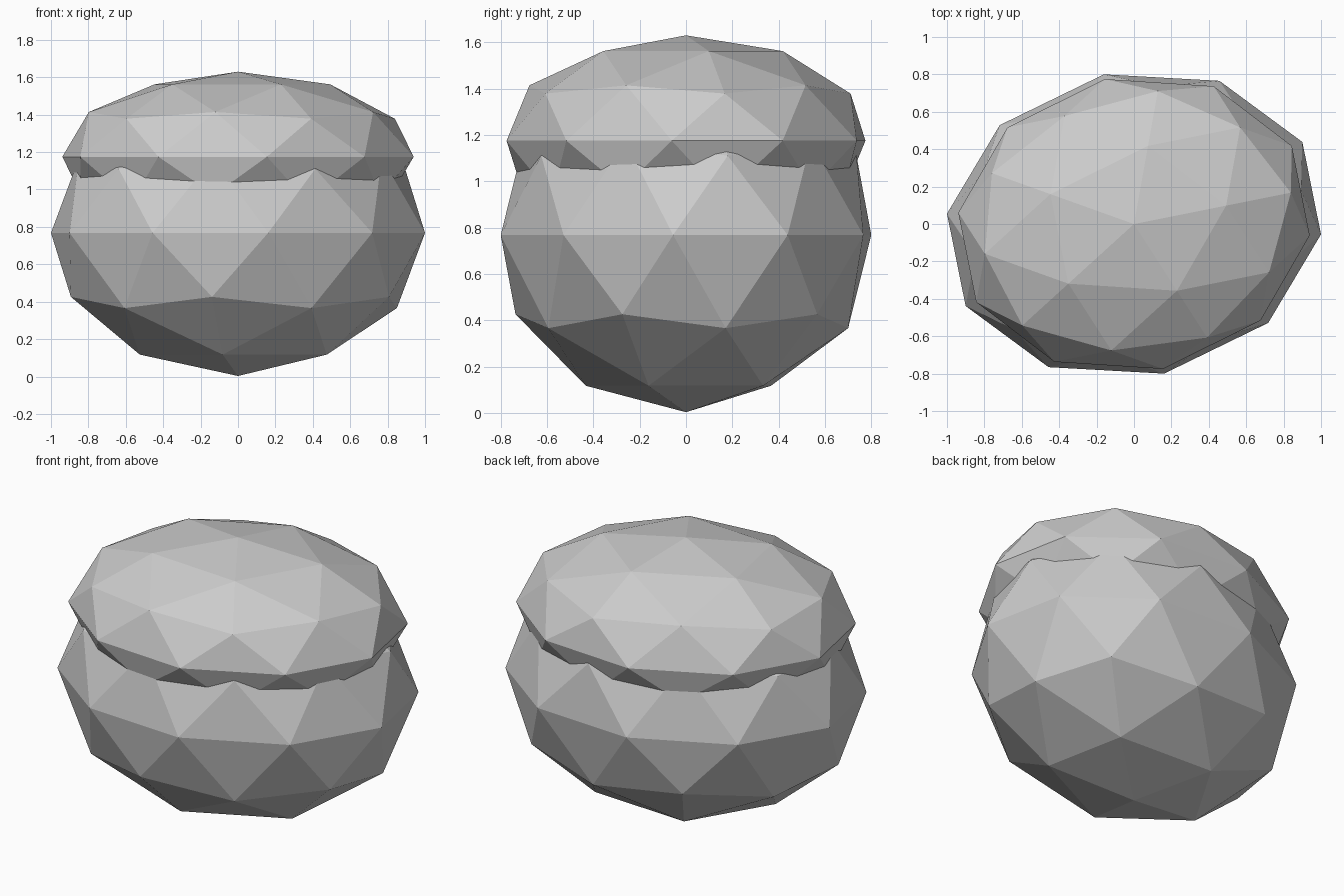
import bpy
import math

cube = bpy.data.objects.get("Cube")
if cube:
    bpy.data.objects.remove(cube, do_unlink=True)

# One plain stone grey for the whole model
grey = bpy.data.materials.new("stone_grey")
grey.use_nodes = True
colour = (0.6, 0.6, 0.6, 1)
grey.diffuse_color = colour
grey.node_tree.nodes["Principled BSDF"].inputs["Base Color"].default_value = colour


def faceted_stone(name, height, radii, turn):
    """Flat-shaded low-poly ball, stretched and turned about the vertical."""
    bpy.ops.mesh.primitive_ico_sphere_add(subdivisions=2, radius=1, location=(0, 0, height))
    stone = bpy.context.object
    stone.name = name
    stone.scale = radii
    stone.rotation_euler.z = math.radians(turn)
    stone.data.materials.append(grey)
    bpy.ops.object.shade_flat()
    return stone


# Rounded body with a flatter cap sunk into its top
faceted_stone("lower_body", 0.768, (1.019, 0.816, 0.765), 11.4)
faceted_stone("upper_cap", 1.175, (0.956, 0.79, 0.455), 11.3)
